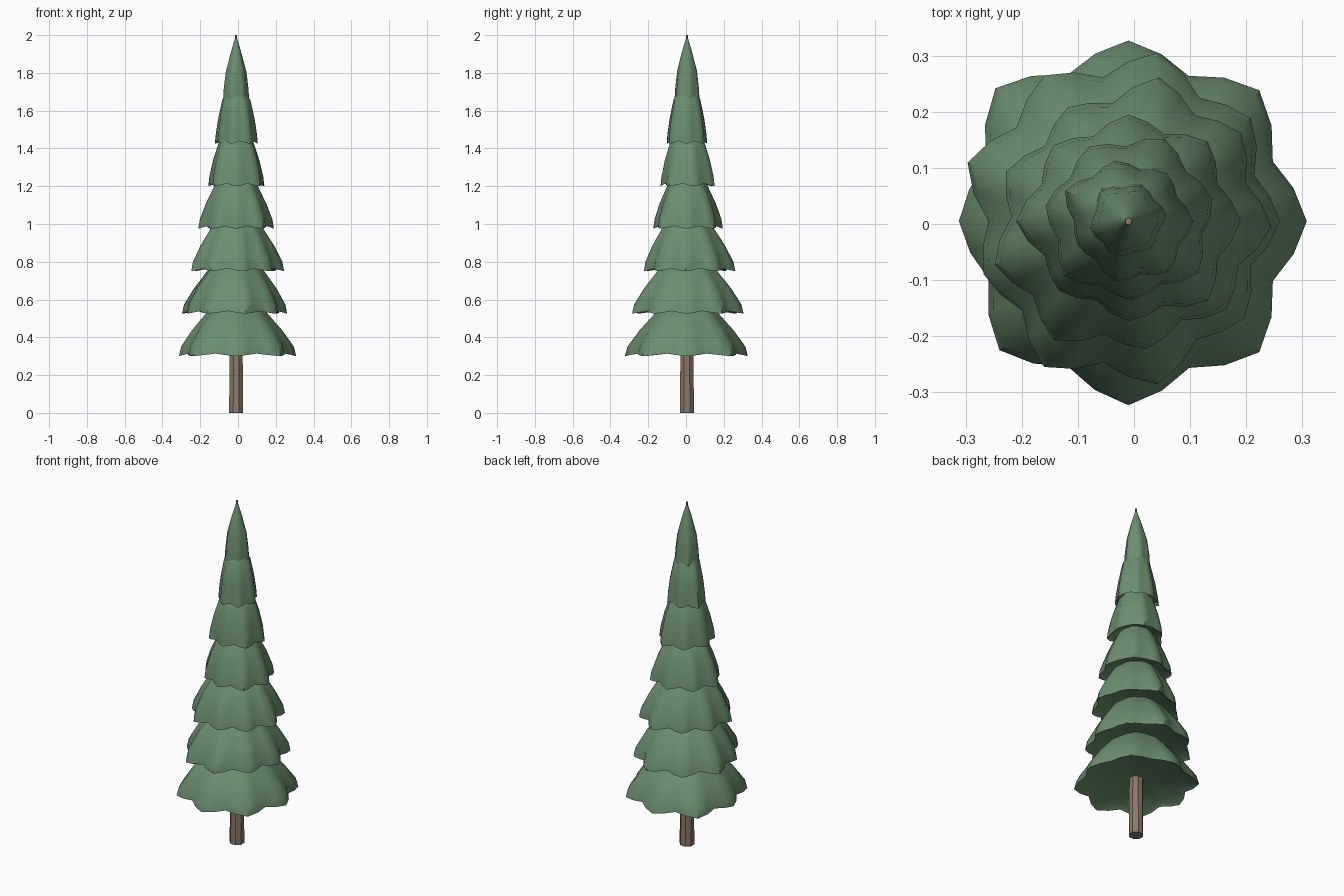
import bpy, bmesh
from math import sin, cos, pi, radians

cube = bpy.data.objects.get("Cube")
if cube:
    bpy.data.objects.remove(cube)


def make_material(name, rgb):
    mat = bpy.data.materials.new(name)
    mat.use_nodes = True
    mat.diffuse_color = (*rgb, 1)
    mat.node_tree.nodes["Principled BSDF"].inputs["Base Color"].default_value = (*rgb, 1)
    return mat


needle_green = make_material("needle_green", (0.15, 0.27, 0.16))
bark_brown = make_material("bark_brown", (0.26, 0.19, 0.145))
CENTRE = (-0.01, 0.005)


def loft(name, rings, mat, angle):
    """Skin a stack of equal-sized point rings and cap both ends."""
    bm = bmesh.new()
    loops = [[bm.verts.new(p) for p in ring] for ring in rings]
    n = len(loops[0])
    for low, high in zip(loops, loops[1:]):
        for i in range(n):
            j = (i + 1) % n
            bm.faces.new((low[i], low[j], high[j], high[i]))
    bm.faces.new(loops[0][::-1])
    bm.faces.new(loops[-1])
    bmesh.ops.recalc_face_normals(bm, faces=bm.faces)
    mesh = bpy.data.meshes.new(name)
    bm.to_mesh(mesh)
    bm.free()
    mesh.materials.append(mat)
    obj = bpy.data.objects.new(name, mesh)
    bpy.context.collection.objects.link(obj)
    bpy.ops.object.select_all(action="DESELECT")
    obj.select_set(True)
    bpy.context.view_layer.objects.active = obj
    bpy.ops.object.shade_smooth_by_angle(angle=radians(angle))


def branch_tier(name, z, phase, tips, profile):
    """Scalloped skirt: tips holds the reach of each lobe, profile its (scale, rise)."""
    lobes = len(tips)
    points = []
    for k, tip in enumerate(tips):
        after = tips[(k + 1) % lobes]
        valley = 0.86 * (tip + after) / 2
        for step, lobe in enumerate((1, 0.55, 0, 0.55)):
            a = radians(phase) + 2 * pi * (k + step / 4) / lobes
            peak = after if step == 3 else tip
            points.append((a, valley + (peak - valley) * lobe, lobe))
    mean = sum(tips) / lobes * 0.93
    rings = []
    for scale, rise, keep in profile:
        ring = []
        for a, r, lobe in points:
            reach = scale * (mean + (r - mean) * keep)
            lift = rise + 0.014 * (1 - lobe) * keep
            ring.append((CENTRE[0] + reach * cos(a), CENTRE[1] + reach * sin(a), z + lift))
        rings.append(ring)
    loft(name, rings, needle_green, 45)


# Tapering trunk that pokes out at the tip
trunk_rings = []
for r, z in ((0.04, 0), (0.037, 0.4), (0.006, 2)):
    trunk_rings.append([(CENTRE[0] + r * cos(pi * i / 4 + pi / 8),
                         CENTRE[1] + r * sin(pi * i / 4 + pi / 8), z) for i in range(8)])
loft("trunk", trunk_rings, bark_brown, 30)

# Branch tiers from bottom to top: height, first lobe angle, lobe reaches, taper
tiers = [
    (0.30, 0, (.318, .33, .322, .335, .302, .325, .328, .33), 0.52),
    (0.525, 0, (.27, .285, .305, .30, .305, .275, .30, .295, .27), 0.54),
    (0.75, -2, (.255, .255, .262, .23, .235, .25, .25, .23, .235), 0.57),
    (0.975, 0, (.20, .20, .19, .19, .20, .175, .178, .20), 0.58),
    (1.20, 15, (.155, .16, .15, .15, .15, .14, .155), 0.64),
    (1.425, 0, (.115, .11, .11, .125, .10, .11, .115), 0.68),
]
for i, (z, phase, tips, top) in enumerate(tiers):
    mid = (1 + top) / 2
    profile = [(0.12, 0.045, 0), (0.9, 0.02, 0.9), (1, 0, 1), (0.965, 0.05, 0.95),
               (mid + 0.02, 0.135, 0.85), (top, 0.23, 0.7), (0.12, 0.33, 0)]
    branch_tier(f"branch_tier_{i + 1}", z, phase, tips, profile)

# Pointed crown
crown = [(0.3, 0.04, 0), (0.88, 0.02, 0.9), (1, 0, 1), (0.95, 0.06, 1),
         (0.8, 0.15, 0.9), (0.42, 0.25, 0.7), (0.1, 0.325, 0)]
branch_tier("crown", 1.655, 10, (.07, .07, .075, .07, .07, .065), crown)
